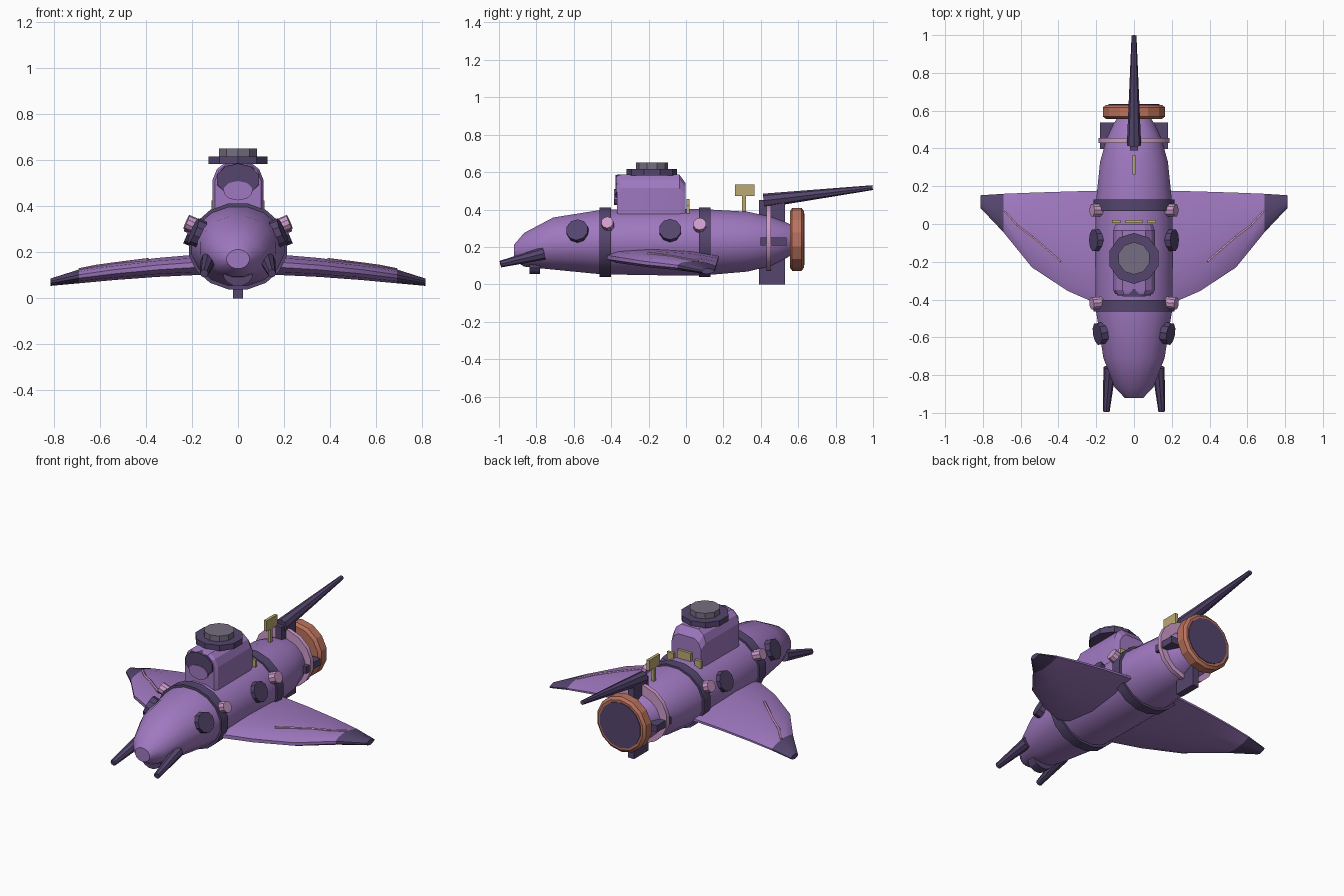
import bpy, bmesh, math
from mathutils import Vector

if "Cube" in bpy.data.objects:
    bpy.data.objects.remove(bpy.data.objects["Cube"], do_unlink=True)


def material(name, rgb):
    m = bpy.data.materials.new(name)
    m.use_nodes = True
    m.diffuse_color = (*rgb, 1)
    m.node_tree.nodes["Principled BSDF"].inputs["Base Color"].default_value = (*rgb, 1)
    return m


PURPLE = material("purple skin", (0.35, 0.19, 0.53))
DARK = material("dark violet", (0.09, 0.06, 0.155))
PINK = material("pink trim", (0.62, 0.33, 0.60))
COPPER = material("copper", (0.50, 0.17, 0.11))
BRASS = material("brass", (0.50, 0.40, 0.17))
GREY = material("grey violet", (0.18, 0.155, 0.22))


def finish(ob, name, mat, angle=28):
    ob.name = name
    ob.data.materials.append(mat)
    bpy.ops.object.select_all(action='DESELECT')
    ob.select_set(True)
    bpy.context.view_layer.objects.active = ob
    bpy.ops.object.shade_smooth_by_angle(angle=math.radians(angle))
    return ob


def loft(name, sections, mat, angle=28):
    """Skin a row of equal point loops and cap both ends."""
    bm = bmesh.new()
    loops = [[bm.verts.new(p) for p in s] for s in sections]
    n = len(loops[0])
    for a, b in zip(loops, loops[1:]):
        for i in range(n):
            j = (i + 1) % n
            bm.faces.new((a[i], a[j], b[j], b[i]))
    bm.faces.new(loops[0])
    bm.faces.new(loops[-1])
    bmesh.ops.recalc_face_normals(bm, faces=bm.faces)
    me = bpy.data.meshes.new(name)
    bm.to_mesh(me)
    bm.free()
    ob = bpy.data.objects.new(name, me)
    bpy.context.collection.objects.link(ob)
    return finish(ob, name, mat, angle)


def ellipse(y, rx, rz, zc, n=16):
    turn = [2 * math.pi * (i + 0.5) / n for i in range(n)]
    return [(rx * math.cos(t), y, zc + rz * math.sin(t)) for t in turn]


def taper(name, a, b, ra, rb, mat, sides=10):
    """Round bar from a to b."""
    a, b = Vector(a), Vector(b)
    bpy.ops.mesh.primitive_cone_add(vertices=sides, radius1=ra, radius2=rb,
                                    depth=(b - a).length, location=(a + b) / 2)
    ob = bpy.context.object
    ob.rotation_euler = (b - a).to_track_quat('Z', 'Y').to_euler()
    return finish(ob, name, mat)


def box(name, center, size, mat):
    bpy.ops.mesh.primitive_cube_add(size=1, location=center)
    ob = bpy.context.object
    ob.scale = size
    return finish(ob, name, mat)


# Hull: y, half width, half height, centre height
hull = [(-0.92, 0.05, 0.042, 0.17), (-0.865, 0.105, 0.092, 0.185),
        (-0.71, 0.165, 0.142, 0.218), (-0.45, 0.207, 0.176, 0.226),
        (-0.15, 0.21, 0.18, 0.225), (0.1, 0.207, 0.18, 0.225),
        (0.33, 0.183, 0.163, 0.228), (0.45, 0.148, 0.135, 0.23),
        (0.53, 0.11, 0.1, 0.235), (0.58, 0.08, 0.075, 0.238)]
loft("hull", [ellipse(*s) for s in hull], PURPLE, 40)

# Hull collars
for name, y in (("front_collar", -0.432), ("rear_collar", 0.1)):
    loft(name, [ellipse(y - 0.03, 0.218, 0.19, 0.225),
                ellipse(y + 0.03, 0.218, 0.19, 0.225)], DARK)

# Tail ring, propulsor ring and its dark face
loft("tail_ring", [ellipse(0.43, 0.192, 0.177, 0.248),
                   ellipse(0.455, 0.192, 0.177, 0.248)], PINK)
loft("propulsor_ring", [ellipse(y, r, r, 0.24, 14) for y, r in
                        ((0.555, 0.15), (0.568, 0.168), (0.618, 0.168), (0.63, 0.152))],
     COPPER, 20)
loft("propulsor_face", [ellipse(0.61, 0.138, 0.138, 0.24, 14),
                        ellipse(0.634, 0.138, 0.138, 0.24, 14)], DARK)

# Cross-shaped tail fins
box("vertical_fin", (0, 0.46, 0.226), (0.042, 0.14, 0.452), DARK)
box("horizontal_fin", (0, 0.468, 0.228), (0.36, 0.14, 0.042), DARK)

# Tail spike
taper("tail_spike", (0, 0.415, 0.447), (0, 0.998, 0.517), 0.038, 0.013, DARK, 8)

# Conning tower: arched section run front to back
arch = [(0.11, 0.36), (0.11, 0.515), (0.092, 0.56), (0.06, 0.586)]
arch += [(-x, z) for x, z in reversed(arch)]


def arch_at(y, width, height):
    return [(x * width, y, 0.36 + (z - 0.36) * height) for x, z in arch]


loft("conning_tower", [arch_at(-0.37, 0.9, 0.97), arch_at(-0.35, 1, 1),
                       arch_at(-0.035, 1, 1), arch_at(-0.002, 0.9, 0.8)], PURPLE, 20)
loft("tower_window", [ellipse(-0.378, 0.095, 0.07, 0.515, 10),
                      ellipse(-0.345, 0.1, 0.073, 0.515, 10)], DARK)
loft("window_sill", [ellipse(-0.384, 0.065, 0.042, 0.467, 10),
                     ellipse(-0.36, 0.065, 0.042, 0.467, 10)], PURPLE)

# Hatch on the tower
taper("hatch_rim", (0, -0.182, 0.582), (0, -0.182, 0.616), 0.135, 0.135, DARK)
taper("hatch_lid", (0, -0.182, 0.61), (0, -0.182, 0.65), 0.086, 0.086, GREY)

# Brass instruments
box("periscope_post", (0, 0.31, 0.43), (0.016, 0.02, 0.1), BRASS)
box("periscope_head", (0, 0.314, 0.503), (0.018, 0.102, 0.064), BRASS)
box("tower_plaque", (0, 0.012, 0.43), (0.09, 0.016, 0.05), BRASS)
for side, s in (("left", 1), ("right", -1)):
    box(side + "_tower_cleat", (s * 0.093, 0.012, 0.402), (0.045, 0.016, 0.045), BRASS)

# Chin lamp
loft("chin_lamp", [ellipse(-0.836, 0.066, 0.055, 0.108, 12),
                   ellipse(-0.78, 0.066, 0.055, 0.108, 12)], DARK)

# Wing stations: x, leading y, trailing y, centre height, half thickness
wing = [(0.05, -0.44, 0.18, 0.146, 0.045), (0.2, -0.42, 0.176, 0.144, 0.044),
        (0.35, -0.355, 0.172, 0.134, 0.041), (0.54, -0.23, 0.166, 0.115, 0.036),
        (0.69, -0.045, 0.16, 0.095, 0.03), (0.813, 0.085, 0.152, 0.07, 0.016)]
foil = [(0, 0.25), (0.1, 0.7), (0.4, 1), (0.75, 0.7), (1, 0.15)]
foil += [(t, -h) for t, h in reversed(foil)]


def wing_section(s, x, lead, trail, zc, half):
    return [(s * x, lead + (trail - lead) * t, zc + half * h) for t, h in foil]


for side, s in (("left", 1), ("right", -1)):
    # Wing with dark tip
    ob = loft(side + "_wing", [wing_section(s, *w) for w in wing], PURPLE, 35)
    ob.data.materials.append(DARK)
    for p in ob.data.polygons:
        if abs(p.center.x) > 0.69:
            p.material_index = 1

    # Pink stripe along the wing top
    path = [(0.39, -0.2, 0.167), (0.54, -0.07, 0.148), (0.62, -0.01, 0.137),
            (0.688, 0.065, 0.123)]
    for i, (a, b) in enumerate(zip(path, path[1:])):
        taper(f"{side}_wing_stripe_{i + 1}", (s * a[0], *a[1:]), (s * b[0], *b[1:]),
              0.008, 0.008, PINK, 6)

    # Head horn
    taper(side + "_horn", (s * 0.128, -0.76, 0.165), (s * 0.147, -0.992, 0.108),
          0.034, 0.018, DARK, 8)

    # Portholes and pink lamps: y, surface x, z, radius, forward lean
    ports = [("front_porthole", -0.58, 0.178, 0.285, 0.06, -0.18, DARK),
             ("rear_porthole", -0.085, 0.198, 0.287, 0.06, 0, DARK),
             ("front_lamp", -0.418, 0.192, 0.318, 0.033, -0.1, PINK),
             ("rear_lamp", 0.073, 0.19, 0.31, 0.035, 0, PINK)]
    for name, y, x, z, r, lean, mat in ports:
        c = Vector((s * x, y, z))
        out = Vector((s, lean, 0.42)).normalized()
        taper(f"{side}_{name}", c - out * 0.02, c + out * (0.018 if mat is DARK else 0.035),
              r, r, mat)
